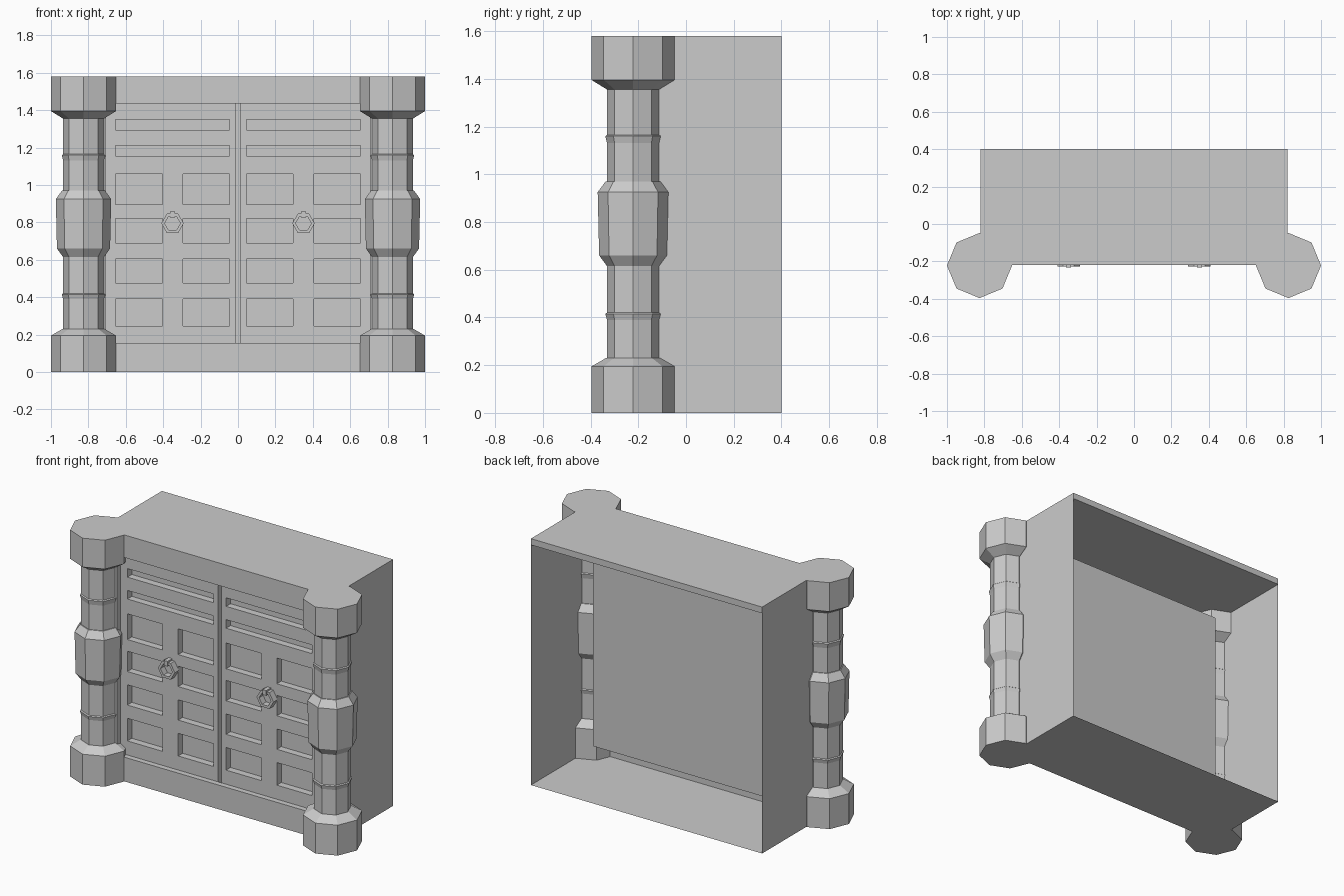
import bpy, bmesh, math
from mathutils import Matrix, Vector

old = bpy.data.objects.get("Cube")
if old:
    bpy.data.objects.remove(old, do_unlink=True)

stone = bpy.data.materials.new("plain grey")
stone.use_nodes = True
grey = (0.6, 0.6, 0.6, 1)
stone.diffuse_color = grey
stone.node_tree.nodes["Principled BSDF"].inputs["Base Color"].default_value = grey

FRONT, BACK, TOP, SIDE = -0.22, 0.4, 1.58, 0.82
DOOR_FRONT, DOOR_BACK = -0.185, -0.07


def finish(name, bm):
    mesh = bpy.data.meshes.new(name)
    bm.to_mesh(mesh)
    bm.free()
    mesh.materials.append(stone)
    obj = bpy.data.objects.new(name, mesh)
    bpy.context.collection.objects.link(obj)
    return obj


def add_box(bm, x, y, z):
    """Add a box given its (low, high) range on each axis."""
    low, high = Vector((x[0], y[0], z[0])), Vector((x[1], y[1], z[1]))
    place = Matrix.Translation((low + high) / 2) @ Matrix.Diagonal((*(high - low), 1))
    return bmesh.ops.create_cube(bm, size=1, matrix=place)["verts"]


def lathe(name, profile, sides, centre):
    """Stack closed rings of (height, radius) into a faceted column."""
    bm = bmesh.new()
    rings = []
    for z, r in profile:
        angles = [2 * math.pi * i / sides for i in range(sides)]
        rings.append([bm.verts.new((centre[0] + r * math.cos(a),
                                    centre[1] + r * math.sin(a), z)) for a in angles])
    for lower, upper in zip(rings, rings[1:]):
        for i in range(sides):
            j = (i + 1) % sides
            bm.faces.new((lower[i], lower[j], upper[j], upper[i]))
    bm.faces.new(rings[0][::-1])
    bm.faces.new(rings[-1])
    return finish(name, bm)


# Thin shell: floor and side walls, open at the back
bm = bmesh.new()
add_box(bm, (-SIDE, SIDE), (FRONT, BACK), (0, TOP))
bm.normal_update()
open_sides = [f for f in bm.faces if abs(f.normal.y) > 0.5 or f.normal.z > 0.5]
bmesh.ops.delete(bm, geom=open_sides, context='FACES')
finish("floor_and_side_walls", bm)

# Roof slab
bm = bmesh.new()
add_box(bm, (-SIDE, SIDE), (FRONT, BACK), (TOP - 0.04, TOP))
finish("roof_slab", bm)

# Door surround
bm = bmesh.new()
depth = (FRONT, DOOR_FRONT)
add_box(bm, (-SIDE, SIDE), depth, (0, 0.155))
add_box(bm, (-SIDE, SIDE), depth, (1.435, TOP))
for s in (-1, 1):
    add_box(bm, sorted((s * 0.705, s * SIDE)), depth, (0.155, 1.435))
finish("door_surround", bm)

# Door with sunken panels and a centre groove
bm = bmesh.new()
add_box(bm, (-0.71, 0.71), (DOOR_FRONT, DOOR_BACK), (0.1, 1.47))
door = finish("double_door", bm)

bm = bmesh.new()
sunk = (DOOR_FRONT - 0.1, DOOR_FRONT + 0.045)
add_box(bm, (-0.013, 0.013), sunk, (0, TOP))
wide, inner, outer = (0.045, 0.655), (0.045, 0.295), (0.405, 0.655)
rows = [(1.295, 1.35, [wide]), (1.155, 1.21, [wide])]
rows += [(a, b, [inner, outer]) for a, b in
         ((0.895, 1.06), (0.69, 0.82), (0.475, 0.605), (0.245, 0.39))]
for low, high, spans in rows:
    for a, b in spans:
        for s in (-1, 1):
            add_box(bm, sorted((s * a, s * b)), sunk, (low, high))
cutter = finish("panel_cutter", bm)
cutter.hide_render = True
cut = door.modifiers.new("panels", 'BOOLEAN')
cut.operation, cut.solver, cut.object = 'DIFFERENCE', 'EXACT', cutter
graph = bpy.context.evaluated_depsgraph_get()
carved = bpy.data.meshes.new_from_object(door.evaluated_get(graph))
door.modifiers.clear()
door.data = carved
bpy.data.objects.remove(cutter, do_unlink=True)

# Eight-sided columns
shaft = 0.109
profile = [(0, 0.174), (0.195, 0.174), (0.23, shaft + 0.004),
           (0.23, shaft), (0.39, shaft), (0.415, 0.116), (0.42, shaft),
           (0.615, shaft), (0.66, 0.142), (0.925, 0.148), (0.97, 0.115),
           (0.97, shaft), (1.13, shaft), (1.16, 0.116), (1.165, shaft),
           (1.355, shaft), (1.395, 0.174), (TOP, 0.174)]
for s, side in ((-1, "right"), (1, "left")):
    lathe(side + "_column", profile, 8, (s * 0.826, -0.222))

    # Six-sided knocker ring
    bm = bmesh.new()
    loops = []
    for radius, y in ((0.06, DOOR_FRONT), (0.06, -0.226), (0.042, -0.226), (0.042, DOOR_FRONT)):
        loops.append([bm.verts.new((s * 0.35 + radius * math.cos(i * math.pi / 3), y,
                                    0.795 + radius * math.sin(i * math.pi / 3)))
                      for i in range(6)])
    for k in range(4):
        a, b = loops[k], loops[(k + 1) % 4]
        for i in range(6):
            j = (i + 1) % 6
            bm.faces.new((a[i], a[j], b[j], b[i]))
    bmesh.ops.recalc_face_normals(bm, faces=bm.faces)
    finish(side + "_knocker_ring", bm)

    # Knocker bracket
    bm = bmesh.new()
    add_box(bm, (s * 0.35 - 0.013, s * 0.35 + 0.013), (-0.233, DOOR_FRONT), (0.825, 0.858))
    finish(side + "_knocker_bracket", bm)
